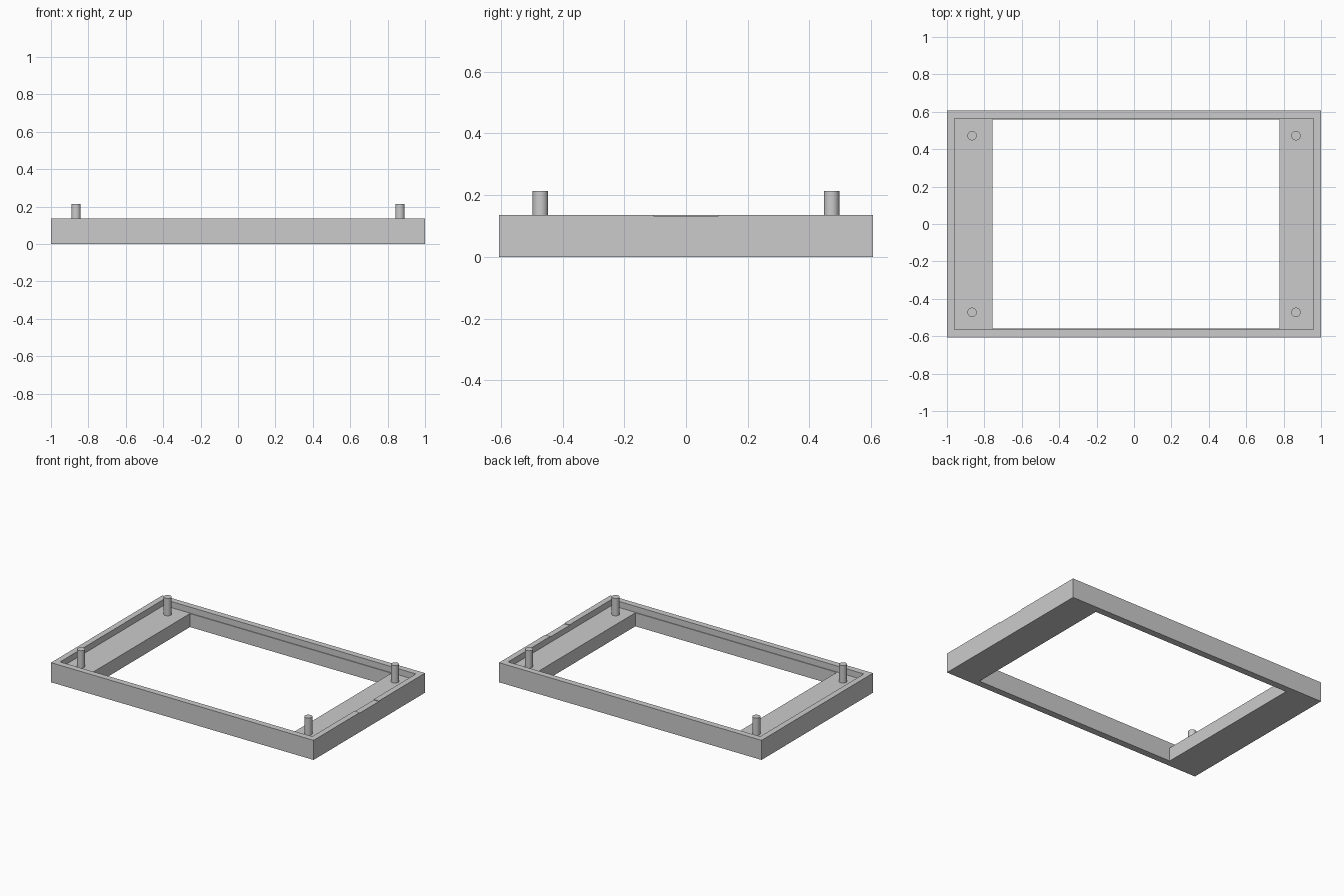
import bpy

cube = bpy.data.objects.get("Cube")
if cube:
    bpy.data.objects.remove(cube, do_unlink=True)

# Single grey plastic colour
grey = bpy.data.materials.new("grey plastic")
grey.use_nodes = True
colour = (0.6, 0.6, 0.6, 1)
grey.diffuse_color = colour
grey.node_tree.nodes["Principled BSDF"].inputs["Base Color"].default_value = colour

WIDTH, DEPTH, HEIGHT = 2.0, 1.212, 0.135
SHELF = 0.093
PEG_TOP = 0.213


def box(name, x0, x1, y0, y1, z0, z1):
    bpy.ops.mesh.primitive_cube_add(
        size=1, location=((x0 + x1) / 2, (y0 + y1) / 2, (z0 + z1) / 2))
    obj = bpy.context.object
    obj.name = name
    obj.scale = (x1 - x0, y1 - y0, z1 - z0)
    bpy.ops.object.transform_apply(location=True, rotation=False, scale=True)
    obj.data.materials.append(grey)
    return obj


def cut(target, cutter):
    cutter.hide_render = True
    mod = target.modifiers.new(cutter.name, "BOOLEAN")
    mod.operation = "DIFFERENCE"
    mod.solver = "EXACT"
    mod.object = cutter
    bpy.context.view_layer.objects.active = target
    bpy.ops.object.modifier_apply(modifier=mod.name)
    bpy.data.objects.remove(cutter, do_unlink=True)


# Frame: block with a shallow recess, an off-centre window and a rim notch
frame = box("frame", -WIDTH / 2, WIDTH / 2, -DEPTH / 2, DEPTH / 2, 0, HEIGHT)
cut(frame, box("recess_cutter", -0.96, 0.96, -0.564, 0.564, SHELF, 0.3))
cut(frame, box("window_cutter", -0.757, 0.777, -0.559, 0.559, -0.1, 0.3))
cut(frame, box("notch_cutter", 0.9, 1.1, -0.104, 0.104, HEIGHT - 0.004, 0.3))

# Four mounting pegs standing on the shelves
for side, x in (("right", -0.866), ("left", 0.866)):
    for end, y in (("front", -0.472), ("back", 0.472)):
        bottom = SHELF - 0.005
        bpy.ops.mesh.primitive_cylinder_add(
            vertices=32, radius=0.025, depth=PEG_TOP - bottom,
            location=(x, y, (PEG_TOP + bottom) / 2))
        peg = bpy.context.object
        peg.name = f"{end}_{side}_peg"
        peg.data.materials.append(grey)
        bpy.ops.object.shade_smooth_by_angle()
